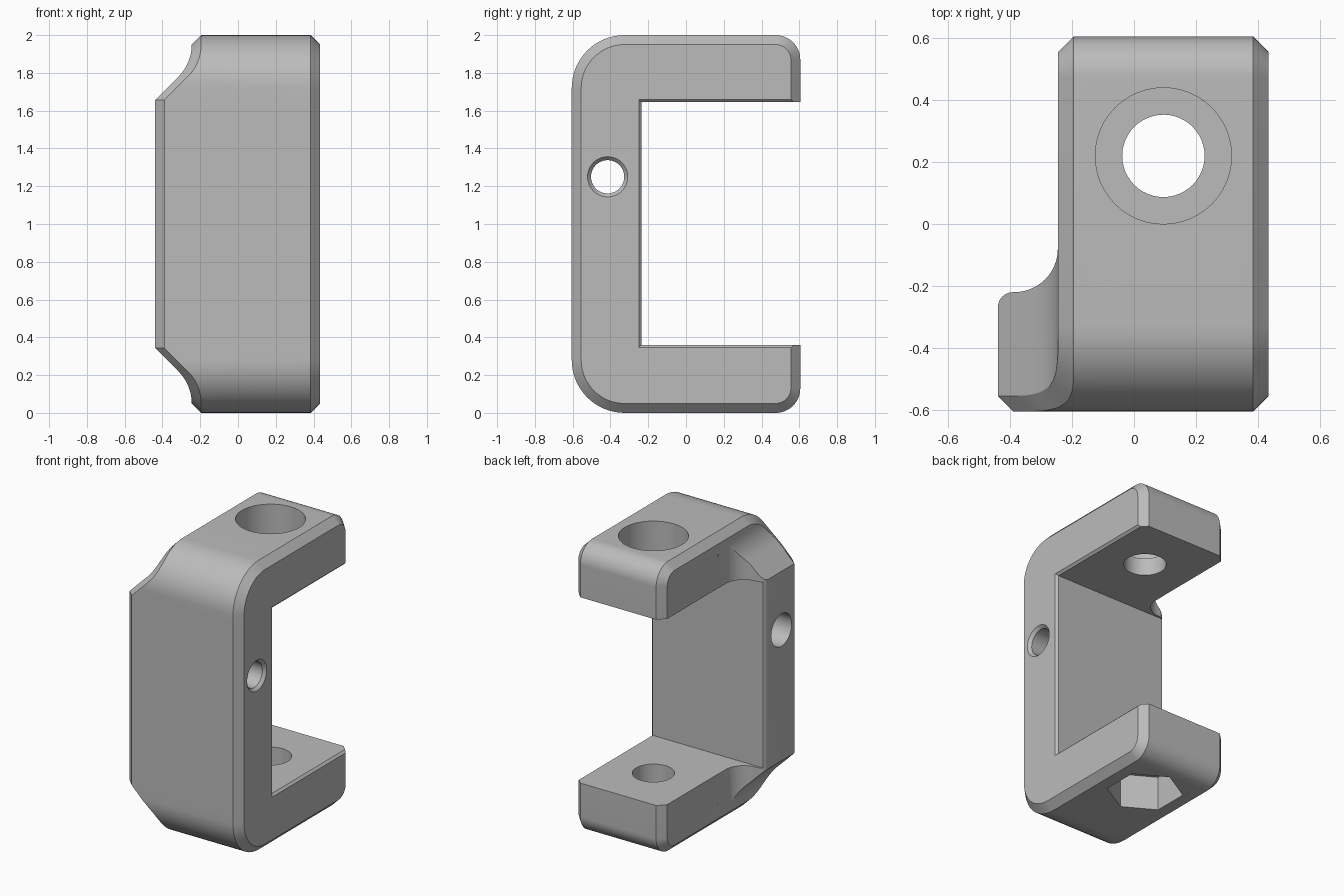
import bpy, bmesh, math
from math import sin, cos, pi

old = bpy.data.objects.get("Cube")
if old:
    bpy.data.objects.remove(old, do_unlink=True)

grey = bpy.data.materials.new("plain grey")
grey.use_nodes = True
GREY = (0.5, 0.5, 0.5, 1)
grey.diffuse_color = GREY
grey.node_tree.nodes["Principled BSDF"].inputs["Base Color"].default_value = GREY


def loft(name, rings, caps=None):
    """Join equal-length rings of points into a closed solid."""
    bm = bmesh.new()
    vs = [[bm.verts.new(p) for p in ring] for ring in rings]
    n = len(rings[0])
    for a, b in zip(vs, vs[1:]):
        for i in range(n):
            k = (i + 1) % n
            bm.faces.new((a[i], a[k], b[k], b[i]))
    for ring in (vs[0], vs[-1]):
        for cap in caps or [range(n)]:
            bm.faces.new([ring[i] for i in cap])
    bmesh.ops.recalc_face_normals(bm, faces=bm.faces)
    mesh = bpy.data.meshes.new(name)
    bm.to_mesh(mesh)
    bm.free()
    mesh.materials.append(grey)
    ob = bpy.data.objects.new(name, mesh)
    bpy.context.collection.objects.link(ob)
    return ob


def turned(name, axis, centre, stations, n=48):
    """Round or polygonal cutter along x or z from (position, radius) stations."""
    rings = []
    for t, r in stations:
        ring = []
        for i in range(n):
            a = pi / 2 + 2 * pi * i / n
            u, v = centre[0] + r * cos(a), centre[1] + r * sin(a)
            ring.append((t, u, v) if axis == "x" else (u, v, t))
        rings.append(ring)
    return loft(name, rings)


# Main dimensions
RIGHT, ARM, LUG = 0.435, -0.245, -0.44
FRONT, BACK = -0.605, 0.605
CH = 0.05            # outer chamfer
RF, RB = 0.28, 0.13  # profile corner radii, front and back
SEG = 16
SWEEP = 0.24         # radius of the shoulder curve


def left_edge(z):
    """Left limit of the body at a height: lug, sloped shoulder, curve, arm."""
    d = 1.95 - abs(z - 1) - 1
    if d <= 0:
        return ARM
    if d <= SWEEP * sin(pi / 4):
        return ARM - SWEEP + math.sqrt(SWEEP ** 2 - d ** 2)
    x = ARM - SWEEP * (1 - cos(pi / 4)) - (d - SWEEP * sin(pi / 4))
    return max(x, LUG)


# Rows of the rounded side profile, top half then mirrored to the bottom
rows = []
for j in range(SEG + 1):
    a = pi / 2 * (1 - j / SEG)
    row = []
    for inset in (0, CH):
        row.append((FRONT + RF - (RF - inset) * cos(a), 2 - RF + (RF - inset) * sin(a)))
        row.append((BACK - RB + (RB - inset) * cos(a), 2 - RB + (RB - inset) * sin(a)))
    rows.append(row)
shoulder_z = 2 - CH - SWEEP * sin(pi / 4) - (ARM - SWEEP * (1 - cos(pi / 4)) - LUG)
rows.append([(FRONT, shoulder_z), (BACK, shoulder_z),
             (FRONT + CH, shoulder_z), (BACK - CH, shoulder_z)])
rows += [[(y, 2 - z) for y, z in row] for row in reversed(rows)]

rings = []
for pf, pb, qf, qb in rows:
    xl = left_edge(qf[1])
    rings.append([
        (xl, *qf), (left_edge(pf[1]) + CH, *pf), (RIGHT - CH, *pf), (RIGHT, *qf),
        (RIGHT, *qb), (RIGHT - CH, *pb), (ARM + CH, *pb), (ARM, *qb),
        (ARM, 0.0, qf[1]), (xl, -0.02, qf[1])])
body = loft("clamp_bracket", rings,
            caps=[(1, 2, 5, 6), (0, 1, 6, 7, 8, 9), (2, 3, 4, 5)])

cutters = []

# Opening between the arms, flared at the right side
opening = []
for x, e in ((-1, 0), (RIGHT - 0.015, 0), (RIGHT + 0.015, 0.03)):
    y0, z0, z1 = -0.235 - e, 0.36 - e, 1.645 + e
    opening.append([(x, y0, z0), (x, 1, z0), (x, 1, z1), (x, y0, z1)])
cutters.append(loft("opening_cutter", opening))

# Space behind the lug: concave fillet into the arms and a rounded lug corner
R = 0.14
plan = [(ARM - 0.001, 0.1)]
for i in range(13):
    a = pi / 2 * i / 12
    plan.append((ARM - 0.001 - R + R * cos(a), -0.08 - R * sin(a)))
for i in range(9):
    a = pi / 2 * i / 8
    plan.append((LUG + 0.05 - 0.05 * sin(a), -0.27 + 0.05 * cos(a)))
plan += [(LUG - 0.001, -0.30), (-0.7, -0.30), (-0.7, 0.1)]
cutters.append(loft("lug_back_cutter", [[(x, y, z) for x, y in plan] for z in (-0.5, 2.5)]))

# Bolt hole with a counterbore in the top arm, nut pocket in the bottom arm
BOLT = (0.095, 0.22)
cutters.append(turned("bolt_head_cutter", "z", BOLT,
                      [(2.2, 0.22), (1.765, 0.22), (1.765, 0.133), (1.4, 0.133)]))
cutters.append(turned("bolt_hole_cutter", "z", BOLT, [(0.1, 0.133), (0.6, 0.133)]))
cutters.append(turned("nut_pocket_cutter", "z", BOLT, [(-0.2, 0.24), (0.235, 0.24)], n=6))

# Cross hole through the spine, countersunk at the right, wider at the left
cutters.append(turned("cross_hole_cutter", "x", (-0.415, 1.25),
                      [(-0.7, 0.112), (-0.2, 0.112), (-0.2, 0.088),
                       (RIGHT - 0.02, 0.088), (RIGHT + 0.02, 0.125)]))

bpy.context.view_layer.objects.active = body
for cutter in cutters:
    cutter.hide_render = True
    mod = body.modifiers.new(cutter.name, "BOOLEAN")
    mod.operation = "DIFFERENCE"
    mod.solver = "EXACT"
    mod.object = cutter
    bpy.ops.object.modifier_apply(modifier=mod.name)
    bpy.data.objects.remove(cutter, do_unlink=True)

bpy.ops.object.select_all(action="DESELECT")
body.select_set(True)
bpy.ops.object.shade_smooth_by_angle(angle=math.radians(25))
